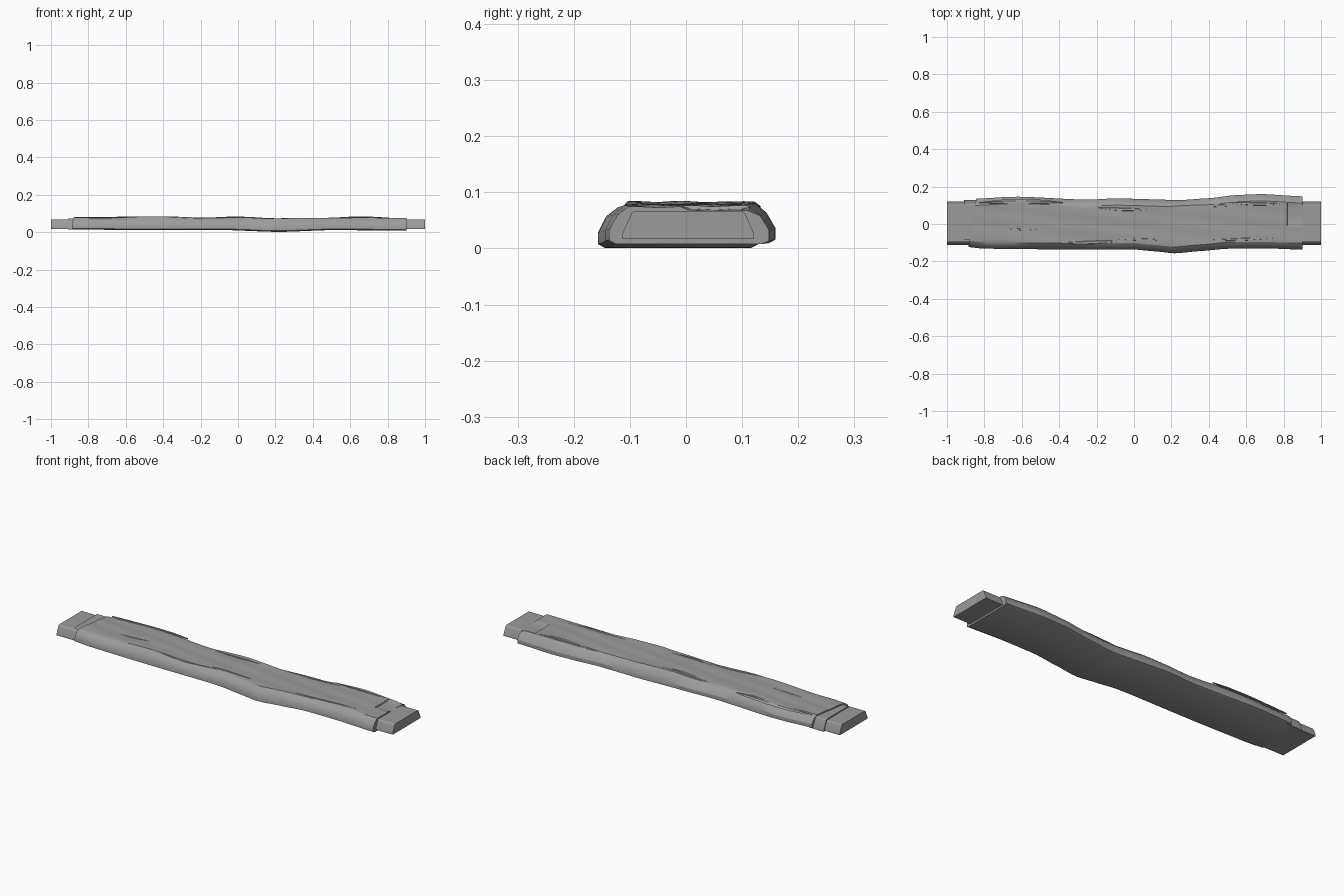
import bpy, bmesh, math

cube = bpy.data.objects.get("Cube")
if cube:
    bpy.data.objects.remove(cube, do_unlink=True)

wood = bpy.data.materials.new("weathered_grey")
wood.use_nodes = True
GREY = (0.33, 0.33, 0.33, 1)
wood.diffuse_color = GREY
wood.node_tree.nodes["Principled BSDF"].inputs["Base Color"].default_value = GREY


def finish(name, bm, angle=30):
    bmesh.ops.recalc_face_normals(bm, faces=bm.faces)
    mesh = bpy.data.meshes.new(name)
    bm.to_mesh(mesh)
    bm.free()
    mesh.materials.append(wood)
    obj = bpy.data.objects.new(name, mesh)
    bpy.context.collection.objects.link(obj)
    bpy.ops.object.select_all(action='DESELECT')
    obj.select_set(True)
    bpy.context.view_layer.objects.active = obj
    bpy.ops.object.shade_smooth_by_angle(angle=math.radians(angle))
    return obj


def curve(points, x):
    """Eased interpolation through (x, value) points."""
    if x <= points[0][0]:
        return points[0][1]
    for (xa, a), (xb, b) in zip(points, points[1:]):
        if x <= xb:
            t = (x - xa) / (xb - xa)
            t = 0.5 * t + 0.5 * t * t * (3 - 2 * t)
            return a + (b - a) * t
    return points[-1][1]


def loft(name, rings):
    bm = bmesh.new()
    loops = [[bm.verts.new(p) for p in ring] for ring in rings]
    n = len(loops[0])
    for a, b in zip(loops, loops[1:]):
        for i in range(n):
            j = (i + 1) % n
            bm.faces.new((a[i], a[j], b[j], b[i]))
    bm.faces.new(loops[0])
    bm.faces.new(loops[-1])
    return finish(name, bm)


# Wandering edges of the hewn board
BACK = [(-0.9, 0.135), (-0.62, 0.146), (-0.25, 0.13), (-0.1, 0.137),
        (0.25, 0.128), (0.4, 0.138), (0.55, 0.155), (0.68, 0.16), (0.9, 0.148)]
FRONT = [(-0.9, -0.122), (-0.8, -0.132), (-0.4, -0.136), (0, -0.136), (0.1, -0.145),
         (0.22, -0.157), (0.35, -0.145), (0.5, -0.132), (0.7, -0.13), (0.9, -0.137)]
TOP = [(-0.88, 0.08), (-0.7, 0.077), (-0.45, 0.083), (-0.2, 0.076), (0, 0.08),
       (0.2, 0.072), (0.4, 0.075), (0.65, 0.079), (0.9, 0.073)]
BOTTOM = [(-0.88, 0.014), (-0.5, 0.011), (-0.1, 0.012), (0.22, 0.001),
          (0.5, 0.011), (0.9, 0.008)]
ACROSS = 14


def top_z(x, y):
    z = curve(TOP, x) + 0.002 * math.sin(9 * x + 40 * y) * math.cos(31 * y)
    if x > 0.82 and 0 < y < 0.112:          # worn hollow at one end
        z -= 0.006
    return z


def board_ring(x):
    f, b, lo, hi = curve(FRONT, x), curve(BACK, x), curve(BOTTOM, x), curve(TOP, x)
    h = hi - lo
    ring = [(b - 0.012, lo), (b, lo + 0.09 * h), (b, lo + 0.38 * h), (b - 0.016, lo + 0.78 * h)]
    for i in range(ACROSS + 1):
        y = b - 0.036 + (f + 0.034 - b + 0.036) * i / ACROSS
        ring.append((y, top_z(x, y)))
    ring += [(f + 0.014, lo + 0.78 * h), (f, lo + 0.38 * h), (f, lo + 0.09 * h), (f + 0.012, lo)]
    # The left end is cut slightly askew
    skew = max(0, (-0.7 - x) / 0.18)
    return [(x + 0.04 * skew * (y + 0.12) / 0.25, y, z) for y, z in ring]


stations = [-0.885 + 1.785 * i / 60 for i in range(61)] + [0.819, 0.8215]
loft("board", [board_ring(x) for x in sorted(stations)])


# Tapered blocks: tenons at both ends and the exposed core at the left
def block(name, x0, x1, y0, y1, z0, z1, slope):
    rings = []
    for x in (x0, x1):
        rings.append([(x, y0, z0), (x, y1, z0), (x, y1, z0 + 0.01), (x, y1 - slope, z1 - 0.004),
                      (x, y1 - slope - 0.006, z1), (x, y0 + slope + 0.006, z1),
                      (x, y0 + slope, z1 - 0.004), (x, y0, z0 + 0.01)])
    return loft(name, rings)


block("right_tenon", -1.0, -0.85, -0.113, 0.121, 0.017, 0.067, 0.016)
block("left_tenon", 0.85, 1.0, -0.113, 0.121, 0.017, 0.067, 0.016)
block("exposed_core", -0.91, -0.82, -0.105, 0.128, 0.014, 0.073, 0.02)


# Split slivers of grain lying on the board
def sliver(name, x0, x1, y, width, rise):
    rings = []
    for i in range(11):
        t = i / 10
        x = x0 + (x1 - x0) * t
        w = width * (0.15 + 0.85 * math.sin(math.pi * t))
        yc = y + 0.006 * math.sin(7 * x + y * 50)
        z = top_z(x, yc)
        r = rise * (0.1 + 0.9 * math.sin(math.pi * t))
        rings.append([(x, yc - w, z - 0.006), (x, yc - w * 0.8, z + r),
                      (x, yc + w * 0.2, z + r * 0.7), (x, yc + w, z - 0.006)])
    loft(name, rings)


SLIVERS = [(-0.83, -0.38, 0.115, 0.013, 0.003), (-0.4, -0.05, -0.095, 0.012, 0.003),
           (-0.1, 0.15, -0.085, 0.009, 0.003), (0.4, 0.75, -0.08, 0.01, 0.003),
           (-0.2, 0.08, 0.085, 0.012, 0.004), (0.2, 0.55, 0.095, 0.012, 0.003),
           (0.5, 0.8, 0.115, 0.012, 0.004), (-0.68, -0.5, -0.03, 0.008, 0.002)]
for number, s in enumerate(SLIVERS, 1):
    sliver(f"grain_sliver_{number}", *s)
